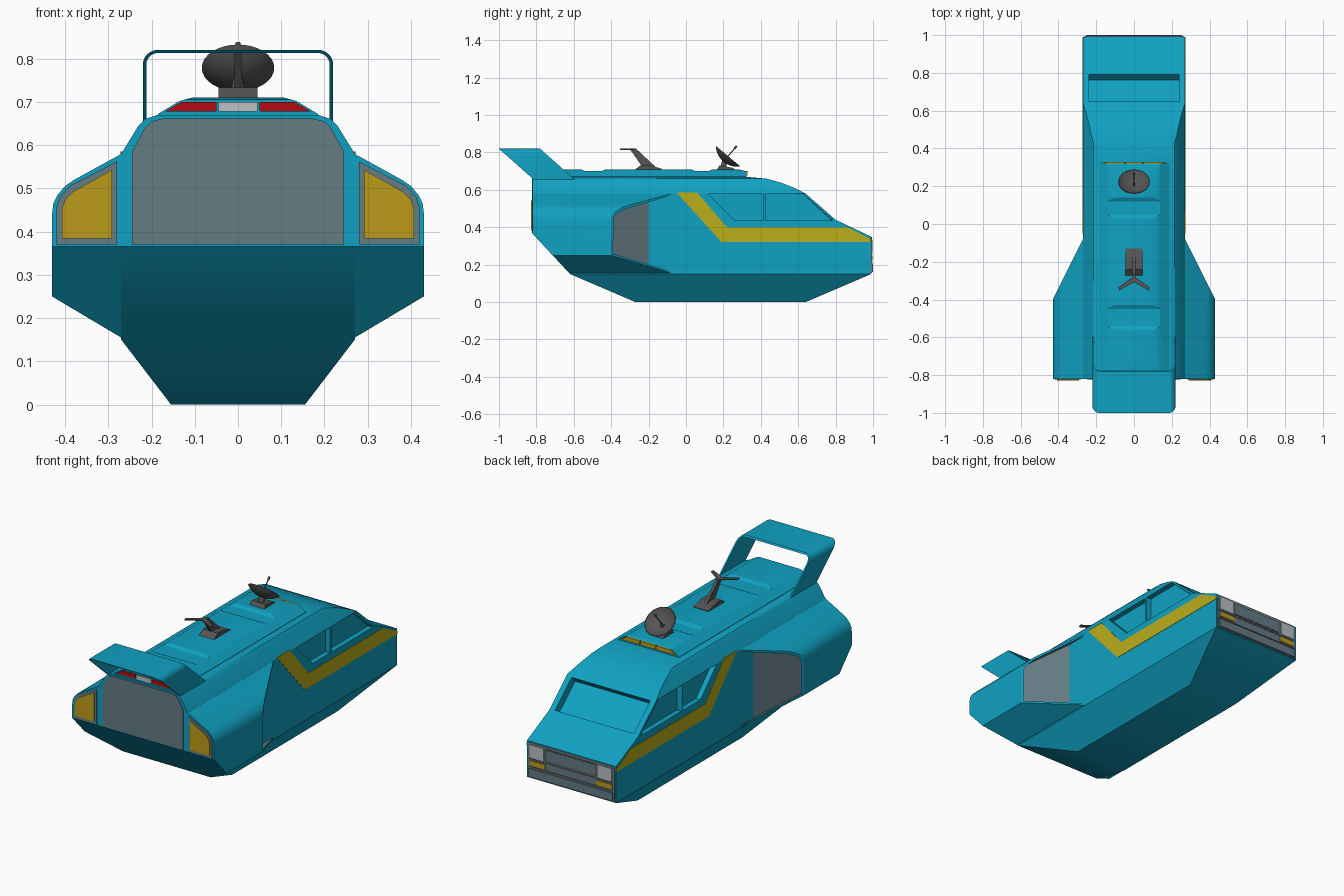
import bpy, bmesh, math
from mathutils import Vector, Matrix

if "Cube" in bpy.data.objects:
    bpy.data.objects.remove(bpy.data.objects["Cube"])

def mat(name, *rgb):
    m = bpy.data.materials.new(name)
    m.diffuse_color = (*rgb, 1)
    m.use_nodes = True
    m.node_tree.nodes["Principled BSDF"].inputs["Base Color"].default_value = m.diffuse_color
    return m

TEAL = mat("teal", 0.005, 0.36, 0.54)
SLATE = mat("slate", 0.13, 0.20, 0.23)
YELLOW = mat("yellow", 0.50, 0.42, 0.01)
AMBER = mat("amber", 0.50, 0.33, 0.01)
RED = mat("red", 0.45, 0.003, 0.005)
PALE = mat("pale_grey", 0.50, 0.53, 0.55)
DARK = mat("dark_grey", 0.09, 0.09, 0.09)

def finish(name, bm, mats, mirror=False, angle=25):
    bmesh.ops.recalc_face_normals(bm, faces=bm.faces)
    me = bpy.data.meshes.new(name)
    bm.to_mesh(me)
    bm.free()
    ob = bpy.data.objects.new(name, me)
    bpy.context.collection.objects.link(ob)
    for m in mats:
        me.materials.append(m)
    if mirror:
        ob.modifiers.new("mirror", 'MIRROR')
    bpy.ops.object.select_all(action='DESELECT')
    ob.select_set(True)
    bpy.context.view_layer.objects.active = ob
    bpy.ops.object.shade_smooth_by_angle(angle=math.radians(angle))
    return ob

def prism_bm(pts, axis, lo, hi):
    place = {'x': lambda a, b, t: (t, a, b), 'y': lambda a, b, t: (a, t, b), 'z': lambda a, b, t: (a, b, t)}[axis]
    bm = bmesh.new()
    rings = [[bm.verts.new(place(a, b, t)) for a, b in pts] for t in (lo, hi)]
    n = len(pts)
    for r in rings:
        bm.faces.new(r)
    for i in range(n):
        j = (i + 1) % n
        bm.faces.new((rings[0][i], rings[0][j], rings[1][j], rings[1][i]))
    bmesh.ops.recalc_face_normals(bm, faces=bm.faces)
    return bm

def prism(name, pts, axis, lo, hi, m, mirror=False):
    return finish(name, prism_bm(pts, axis, lo, hi), [m], mirror)

def rect(x0, x1, z0, z1):
    return [(x0, z0), (x1, z0), (x1, z1), (x0, z1)]

def slice_off(bm, co, no):
    r = bmesh.ops.bisect_plane(bm, geom=bm.verts[:] + bm.edges[:] + bm.faces[:], dist=1e-5,
                               plane_co=co, plane_no=no, clear_outer=True)
    bmesh.ops.holes_fill(bm, edges=[e for e in bm.edges if e.is_boundary])

def chamfer_sides(bm, a, b):
    # cut both sides along the line a-b of the cross-section
    dx, dz = b[0] - a[0], b[1] - a[1]
    for s in (1, -1):
        slice_off(bm, (s * a[0], 0, a[1]), (s * dz, 0, -dx))

def carve(ob, cutter):
    mod = ob.modifiers.new("cut", 'BOOLEAN')
    mod.operation, mod.solver, mod.object = 'DIFFERENCE', 'EXACT', cutter
    bpy.context.view_layer.objects.active = ob
    bpy.ops.object.modifier_apply(modifier=mod.name)
    bpy.data.objects.remove(cutter)

# Main hull: side profile with chamfered cross-section
side = [(-0.27, 0), (0.64, 0), (0.99, 0.15), (0.99, 0.35), (0.80, 0.44), (0.64, 0.58), (0.58, 0.61),
        (0.51, 0.638), (0.43, 0.66), (0.32, 0.67), (-0.82, 0.67), (-0.82, 0.365), (-0.62, 0.15)]
bm = prism_bm(side, 'x', -0.27, 0.27)
chamfer_sides(bm, (0.155, 0), (0.27, 0.15))
for a, b in (((0.27, 0.58), (0.23, 0.645)), ((0.23, 0.645), (0.215, 0.66)), ((0.215, 0.66), (0.185, 0.67))):
    chamfer_sides(bm, a, b)
hull = finish("hull", bm, [TEAL])

# Recessed windscreen and side windows
windscreen = [(0.716, 0.646), (0.866, 0.524), (0.762, 0.415), (0.619, 0.54)]
carve(hull, prism("windscreen_cutter", windscreen, 'x', -0.238, 0.238, TEAL))
for s in (1, -1):
    lo, hi = sorted((s * 0.242, s * 0.32))
    for w in ([(0.12, 0.578), (0.412, 0.578), (0.412, 0.437), (0.26, 0.437)],
              [(0.425, 0.578), (0.625, 0.578), (0.78, 0.437), (0.425, 0.437)]):
        carve(hull, prism("window_cutter", w, 'x', lo, hi, TEAL))

# Yellow side stripes
stripe = [(-0.05, 0.585), (0.06, 0.585), (0.22, 0.40), (0.865, 0.40), (0.99, 0.335), (0.99, 0.32), (0.19, 0.32)]
prism("side_stripe", stripe, 'x', 0.265, 0.272, YELLOW, True)

# Side pods with a slanted intake and a sloping underside at the rear
pod = [(0.262, 0.584), (0.38, 0.519), (0.40, 0.505), (0.417, 0.485), (0.427, 0.465), (0.43, 0.44),
       (0.43, 0.25), (0.262, 0.15)]
bm = prism_bm(pod, 'y', -0.82, 0.1)
slice_off(bm, (0.27, -0.08, 0), (2, 1, 0))
slice_off(bm, (0, -0.82, 0.365), (0, -0.215, -0.2))
bmesh.ops.recalc_face_normals(bm, faces=bm.faces)
mouth = max(bm.faces, key=lambda f: f.normal.dot(Vector((2, 1, 0)).normalized()))
bmesh.ops.inset_individual(bm, faces=[mouth], thickness=0.014)
walls = bmesh.ops.inset_individual(bm, faces=[mouth], thickness=0.0005)["faces"]
for f in walls + [mouth]:
    f.material_index = 1
bmesh.ops.translate(bm, verts=mouth.verts[:], vec=(0, -0.12, 0))
finish("side_pod", bm, [TEAL, SLATE], True)

# Rear door and pod lamps
half = [(0.245, 0.37), (0.245, 0.585), (0.215, 0.64), (0.20, 0.655), (0.175, 0.661)]
prism("rear_door", half + [(-x, z) for x, z in reversed(half)], 'y', -0.824, -0.81, SLATE)
prism("lamp_frame", [(0.28, 0.37), (0.42, 0.37), (0.42, 0.455), (0.412, 0.48), (0.39, 0.505), (0.28, 0.562)],
      'y', -0.824, -0.81, SLATE, True)
prism("rear_lamp", [(0.291, 0.384), (0.407, 0.384), (0.407, 0.455), (0.40, 0.473), (0.382, 0.492), (0.291, 0.543)],
      'y', -0.829, -0.81, AMBER, True)

# Raised roof panel with two shallow dips
roof = [(-0.81, 0.66), (0.325, 0.66), (0.32, 0.70), (0.28, 0.71), (0.14, 0.71), (0.12, 0.70), (0.05, 0.70),
        (0.03, 0.71), (-0.43, 0.71), (-0.45, 0.70), (-0.54, 0.70), (-0.56, 0.71), (-0.77, 0.71), (-0.81, 0.705)]
bm = prism_bm(roof, 'x', -0.185, 0.185)
chamfer_sides(bm, (0.185, 0.672), (0.135, 0.702))
chamfer_sides(bm, (0.135, 0.702), (0.105, 0.71))
finish("roof_panel", bm, [TEAL])
for name, lo, hi, m in (("brake_light", -0.815, -0.80, RED), ("roof_front_light", 0.31, 0.329, AMBER)):
    prism(name, [(0.05, 0.678), (0.168, 0.678), (0.13, 0.70), (0.05, 0.70)], 'y', lo, hi, m, True)
prism("reversing_light", rect(-0.045, 0.045, 0.678, 0.70), 'y', -0.815, -0.80, PALE)
prism("roof_front_centre_light", rect(-0.045, 0.045, 0.678, 0.70), 'y', 0.31, 0.329, AMBER)

# Rear spoiler: a thin rounded arch sheared backwards
def arch(w, top, r):
    right = [(w, 0.655)] + [(w - r + r * math.cos(t), top - r + r * math.sin(t))
                            for t in [i * math.pi / 12 for i in range(7)]]
    return right + [(-x, z) for x, z in reversed(right)]
bm = prism_bm(arch(0.22, 0.82, 0.034) + arch(0.212, 0.813, 0.027)[::-1], 'y', -0.82, -0.60)
for v in bm.verts:
    v.co.y -= (v.co.z - 0.66) * 1.125
finish("spoiler", bm, [TEAL])

# Nose panel: grille, headlights, indicators and bumper
nose = [(0.262, 0.155), (0.262, 0.33), (0.255, 0.343), (0.242, 0.348)]
prism("nose_panel", nose + [(-x, z) for x, z in reversed(nose)], 'y', 0.98, 0.994, SLATE)
prism("grille", rect(-0.155, 0.155, 0.265, 0.335), 'y', 0.98, 0.996, DARK)
prism("grille_inset", rect(-0.147, 0.147, 0.272, 0.328), 'y', 0.98, 0.997, SLATE)
prism("headlight", rect(0.165, 0.248, 0.265, 0.335), 'y', 0.98, 0.998, PALE, True)
prism("indicator", rect(0.155, 0.25, 0.222, 0.248), 'y', 0.98, 0.998, AMBER, True)
for z in (0.212, 0.254):
    prism("nose_groove", rect(-0.255, 0.255, z, z + 0.005), 'y', 0.98, 0.996, DARK)
prism("bumper", rect(-0.255, 0.255, 0.16, 0.205), 'y', 0.98, 1.0, SLATE)

def rod(name, a, b, r0, r1, seg=12):
    a, b = Vector(a), Vector(b)
    bm = bmesh.new()
    m = Matrix.Translation((a + b) / 2) @ (b - a).to_track_quat('Z', 'Y').to_matrix().to_4x4()
    bmesh.ops.create_cone(bm, cap_ends=True, segments=seg, radius1=r0, radius2=r1, depth=(b - a).length, matrix=m)
    return finish(name, bm, [DARK], angle=40)

# Satellite dish
R, depth = 0.113, 0.035
tilt = Matrix.Rotation(math.radians(-40), 4, 'X')
aim = (tilt @ Vector((0, 0, 1))).normalized()
rim = Vector((0, 0.225, 0.78))
bm = bmesh.new()
bmesh.ops.create_uvsphere(bm, u_segments=32, v_segments=32, radius=R)
bmesh.ops.bisect_plane(bm, geom=bm.verts[:] + bm.edges[:] + bm.faces[:], plane_co=(0, 0, depth - R),
                       plane_no=(0, 0, 1), clear_outer=True)
bm.transform(Matrix.Translation(rim + aim * (R - depth)) @ tilt)
dish = finish("dish", bm, [DARK], angle=40)
dish.modifiers.new("thickness", 'SOLIDIFY').thickness = 0.003
rod("dish_feed", rim - aim * depth, rim + aim * 0.068, 0.003, 0.003)
rod("dish_feed_tip", rim + aim * 0.055, rim + aim * 0.072, 0.006, 0.006)
rod("dish_mount", (0, 0.20, 0.71), (0, 0.205, 0.755), 0.018, 0.012)
prism("dish_base", [(0.16, 0.70), (0.27, 0.70), (0.25, 0.718), (0.18, 0.73)], 'x', -0.043, 0.043, DARK)

# Forked aerial
prism("aerial_base", [(-0.285, 0.70), (-0.13, 0.70), (-0.13, 0.713), (-0.20, 0.733), (-0.24, 0.733)],
      'x', -0.045, 0.045, DARK)
prism("aerial_stem", [(-0.235, 0.725), (-0.165, 0.725), (-0.265, 0.818), (-0.30, 0.818)], 'x', -0.008, 0.008, DARK)
prism("aerial_fork", [(0, -0.265), (0.012, -0.285), (0.082, -0.335), (0.078, -0.352), (0, -0.308)],
      'z', 0.814, 0.82, DARK, True)
